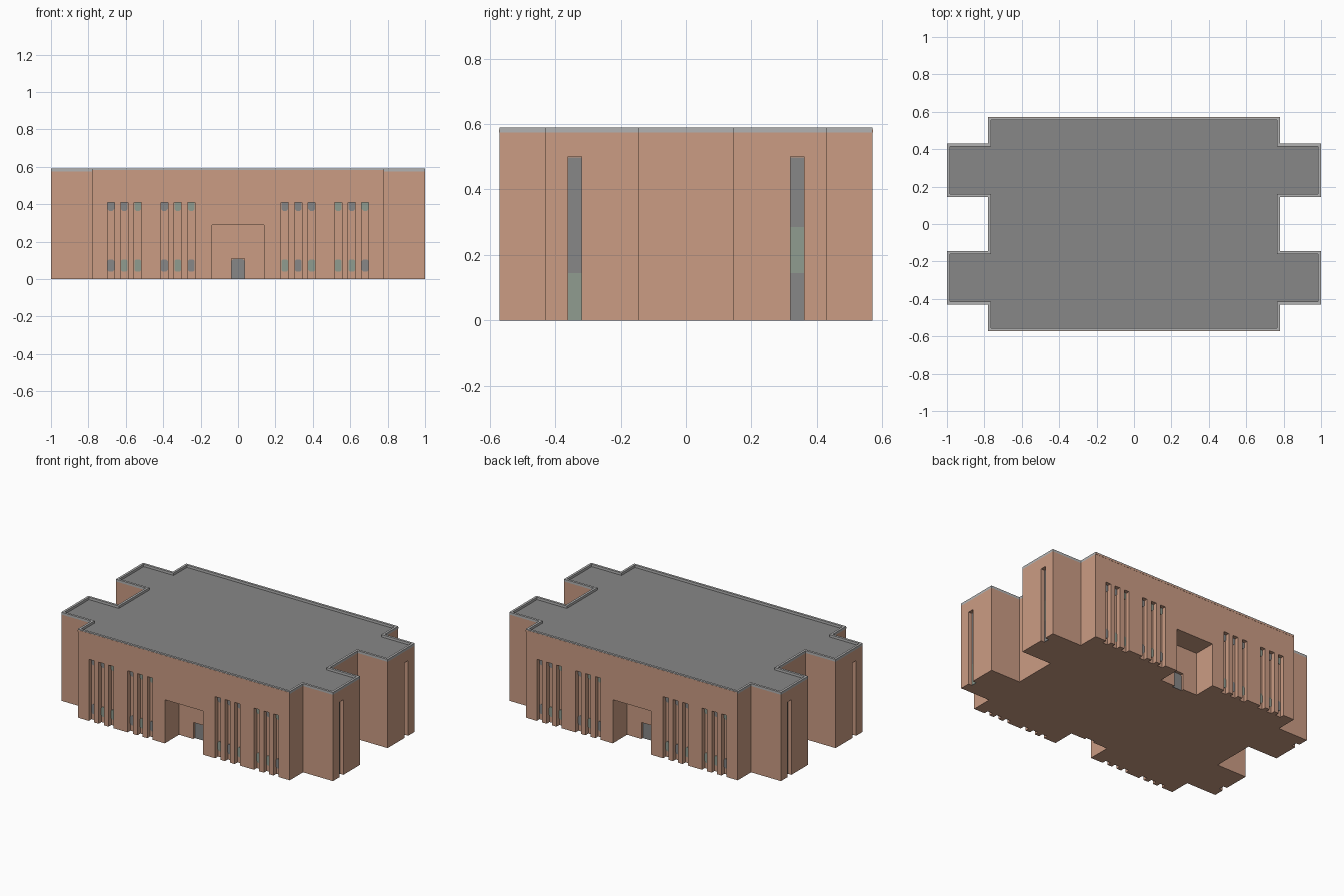
import bpy, bmesh
from mathutils import Matrix

if "Cube" in bpy.data.objects:
    bpy.data.objects.remove(bpy.data.objects["Cube"])

H, DECK, RIM = 0.59, 0.574, 0.015
FRONT, REVEAL, PORCH = -0.57, 0.03, 0.15
CENTRES = (0.25, 0.322, 0.394, 0.536, 0.608, 0.68)


def material(name, rgb):
    m = bpy.data.materials.new(name)
    m.diffuse_color = (*rgb, 1)
    m.use_nodes = True
    m.node_tree.nodes["Principled BSDF"].inputs["Base Color"].default_value = m.diffuse_color
    return m


BRICK = material("terracotta_brick", (0.60, 0.335, 0.23))
GREY = material("mid_grey", (0.245, 0.245, 0.245))
COPING = material("light_grey", (0.45, 0.45, 0.45))
GREEN = material("green_grey_glass", (0.28, 0.335, 0.28))
TURN = Matrix.Rotation(3.14159265, 4, 'Z')


def finish(bm, name, *mats):
    bmesh.ops.recalc_face_normals(bm, faces=bm.faces)
    me = bpy.data.meshes.new(name)
    bm.to_mesh(me)
    bm.free()
    for m in mats:
        me.materials.append(m)
    ob = bpy.data.objects.new(name, me)
    bpy.context.collection.objects.link(ob)
    return ob


def add_box(bm, x0, x1, y0, y1, z0, z1, both=True):
    """Box, plus its half-turn copy on the opposite side."""
    for rot in ((Matrix(), TURN) if both else (Matrix(),)):
        mid = Matrix.Translation(((x0 + x1) / 2, (y0 + y1) / 2, (z0 + z1) / 2))
        size = Matrix.Diagonal((x1 - x0, y1 - y0, z1 - z0, 1))
        bmesh.ops.create_cube(bm, size=1, matrix=rot @ mid @ size)


def add_pane(bm, x, y, z0, z1, w, cut_bottom, cut_top, thick=0.004):
    """Upright thin pane with clipped corners, plus its half-turn copy."""
    c, h = 0.009, w / 2
    b, t = (c if cut_bottom else 0), (c if cut_top else 0)
    pts = [(-h + b, z0), (h - b, z0)]
    pts += [(h, z0 + b)] if b else []
    pts += [(h, z1 - t)] if t else []
    pts += [(h - t, z1), (-h + t, z1)]
    pts += [(-h, z1 - t)] if t else []
    pts += [(-h, z0 + b)] if b else []
    for rot in (Matrix(), TURN):
        vs = [bm.verts.new(rot @ Matrix.Translation((x + px, y, pz)).to_translation())
              for px, pz in pts]
        f = bm.faces.new(vs)
        r = bmesh.ops.extrude_face_region(bm, geom=[f])
        new = [v for v in r["geom"] if isinstance(v, bmesh.types.BMVert)]
        step = -thick if rot is not TURN else thick
        bmesh.ops.translate(bm, verts=new, vec=(0, step, 0))


def outline(t):
    """Plan with four end wings, offset inward by t."""
    X, M, Y, a, b = 1 - t, 0.78 - t, 0.57 - t, 0.43 - t, 0.145 + t
    half = [(M, -Y), (M, -a), (X, -a), (X, -b), (M, -b),
            (M, b), (X, b), (X, a), (M, a), (M, Y)]
    return half + [(-x, -y) for x, y in half]


# Solid brick body
bm = bmesh.new()
base = bm.faces.new([bm.verts.new((x, y, 0)) for x, y in outline(0)])
r = bmesh.ops.extrude_face_region(bm, geom=[base])
bmesh.ops.translate(bm, vec=(0, 0, DECK),
                    verts=[v for v in r["geom"] if isinstance(v, bmesh.types.BMVert)])
body = finish(bm, "building_body", BRICK, GREY)

# Cutters: window slots, entrance porches, end-wall slots, door recesses
bm = bmesh.new()
for x in CENTRES:
    for s in (-1, 1):
        add_box(bm, s * x - 0.019, s * x + 0.019, FRONT - 0.1, FRONT + REVEAL, -0.1, 0.41)
add_box(bm, -0.14, 0.14, FRONT - 0.1, FRONT + PORCH, -0.1, 0.29)
for y in (-0.34, 0.34):
    add_box(bm, 1 - REVEAL, 1.1, y - 0.02, y + 0.02, -0.1, 0.50)
slots = finish(bm, "slot_cutter")
bm = bmesh.new()
add_box(bm, -0.035, 0.035, FRONT + PORCH - 0.05, FRONT + PORCH + 0.02, -0.1, 0.11)
doors = finish(bm, "door_cutter")
bpy.context.view_layer.objects.active = body
for cutter in (slots, doors):
    cutter.hide_render = True
    mod = body.modifiers.new(cutter.name, 'BOOLEAN')
    mod.operation, mod.solver, mod.object = 'DIFFERENCE', 'EXACT', cutter
    bpy.ops.object.modifier_apply(modifier=mod.name)
    bpy.data.objects.remove(cutter)

# Roof deck is grey, all walls are brick
for p in body.data.polygons:
    p.material_index = 1 if p.normal.z > 0.9 and p.center.z > 0.55 else 0

# Parapet coping around the roof
bm = bmesh.new()
rings = [[bm.verts.new((x, y, z)) for x, y in outline(t)]
         for t, z in ((0, DECK), (0, H), (RIM, H), (RIM, DECK))]
n = len(rings[0])
for k in range(4):
    a, b = rings[k], rings[(k + 1) % 4]
    for i in range(n):
        j = (i + 1) % n
        bm.faces.new((a[i], a[j], b[j], b[i]))
finish(bm, "parapet_coping", COPING)

# Brick facing over the lower coping on the long fronts
bm = bmesh.new()
add_box(bm, -0.78, 0.78, FRONT - 0.001, FRONT + 0.002, DECK, 0.584)
finish(bm, "parapet_brick_facing", BRICK)

# Front and back panes; 1 marks green glass, left to right
top_tint = (0, 0, 1, 0, 1, 1, 0, 0, 0, 1, 0, 1)
low_tint = (0, 1, 1, 0, 1, 0, 1, 0, 1, 1, 1, 0)
columns = [-x for x in reversed(CENTRES)] + list(CENTRES)
glass = [bmesh.new(), bmesh.new()]
for x, t, l in zip(columns, top_tint, low_tint):
    add_pane(glass[t], x, FRONT + REVEAL, 0.365, 0.41, 0.037, True, False)
    add_pane(glass[l], x, FRONT + REVEAL, 0.04, 0.105, 0.037, True, True)

# End-wall glazing strips, stacked by storey
for y, z0, z1, t in ((-0.34, 0, 0.145, 1), (-0.34, 0.145, 0.498, 0),
                     (0.34, 0, 0.145, 0), (0.34, 0.145, 0.285, 1),
                     (0.34, 0.285, 0.498, 0)):
    add_box(glass[t], 1 - REVEAL, 1.004 - REVEAL, y - 0.02, y + 0.02, z0, z1)
finish(glass[0], "grey_window_panes", GREY)
finish(glass[1], "green_window_panes", GREEN)

# Entrance doors
bm = bmesh.new()
add_pane(bm, 0, FRONT + PORCH + 0.02, 0, 0.108, 0.07, False, True)
finish(bm, "entrance_doors", GREY)
